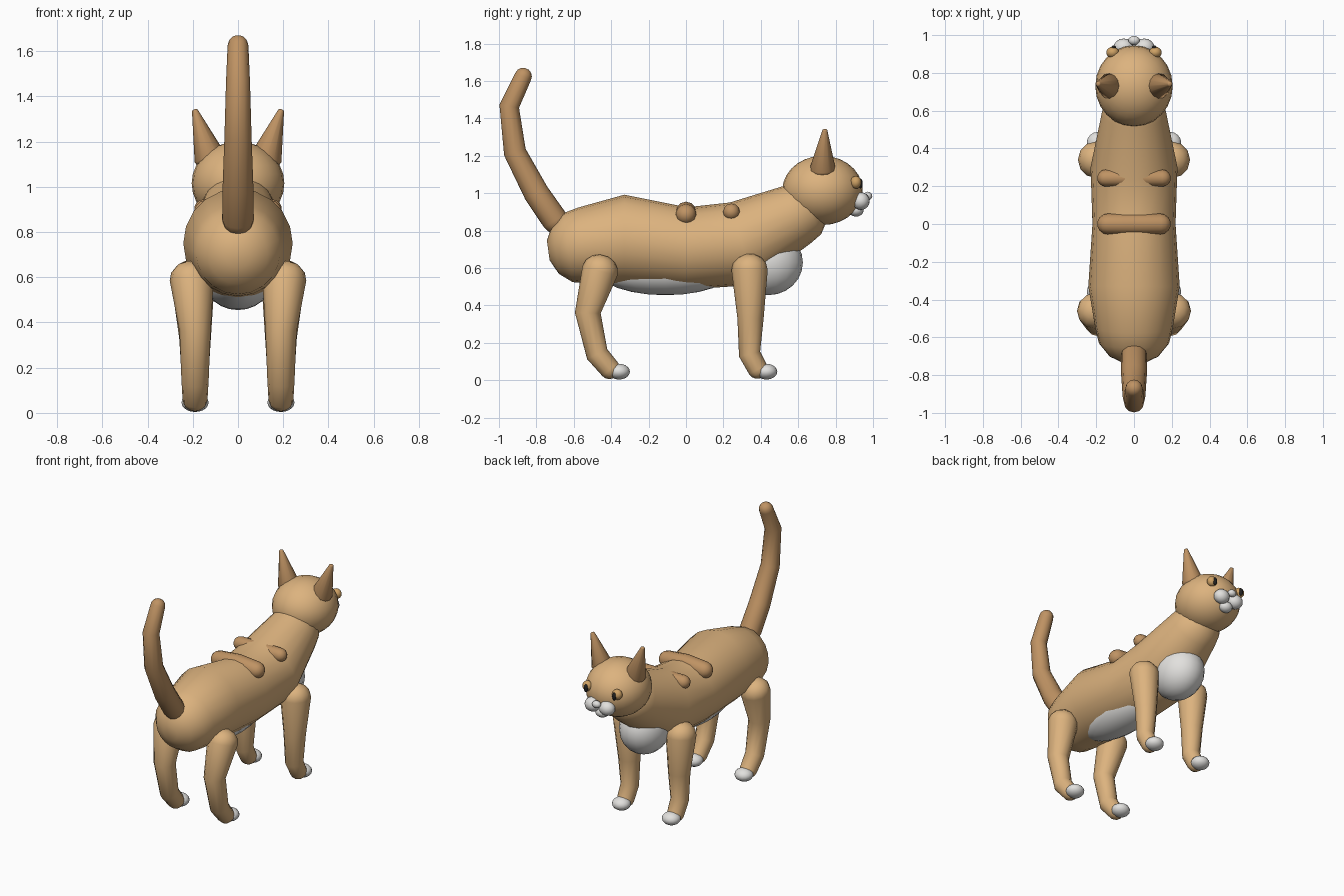
import bpy, bmesh
from math import sin, cos, pi, radians
from mathutils import Vector

cube = bpy.data.objects.get("Cube")
if cube:
    bpy.data.objects.remove(cube, do_unlink=True)


def material(name, rgb):
    m = bpy.data.materials.new(name)
    m.use_nodes = True
    m.diffuse_color = (*rgb, 1)
    m.node_tree.nodes["Principled BSDF"].inputs["Base Color"].default_value = (*rgb, 1)
    return m


TAN = material("tan fur", (0.72, 0.45, 0.21))
BROWN = material("brown fur", (0.52, 0.29, 0.125))
WHITE = material("white fur", (0.76, 0.75, 0.73))
AMBER = material("amber eye", (0.62, 0.36, 0.13))
BLACK = material("black pupil", (0.015, 0.015, 0.015))


def finish(name, bm, mat):
    bmesh.ops.recalc_face_normals(bm, faces=bm.faces)
    mesh = bpy.data.meshes.new(name)
    bm.to_mesh(mesh)
    bm.free()
    mesh.materials.append(mat)
    ob = bpy.data.objects.new(name, mesh)
    bpy.context.collection.objects.link(ob)
    bpy.ops.object.select_all(action="DESELECT")
    ob.select_set(True)
    bpy.context.view_layer.objects.active = ob
    bpy.ops.object.shade_smooth_by_angle(angle=radians(60))
    return ob


def ball(name, centre, size, mat, segments=16, rings=10):
    bm = bmesh.new()
    bmesh.ops.create_uvsphere(bm, u_segments=segments, v_segments=rings, radius=1)
    for v in bm.verts:
        v.co = Vector(centre) + v.co * Vector(size)
    return finish(name, bm, mat)


def tube(name, path, mat, side=(1, 0, 0), n=16, cap=1.0):
    """Tapered limb with rounded ends; path holds (x, y, z, radius)."""
    side = Vector(side)
    pts = [Vector(p[:3]) for p in path]
    dirs = [(b - a).normalized() for a, b in zip(pts, pts[1:])]
    tans = [dirs[0]] + [(a + b).normalized() for a, b in zip(dirs, dirs[1:])] + [dirs[-1]]
    rings = [(p, t, q[3]) for p, t, q in zip(pts, tans, path)]
    angles = [radians(a) for a in (25, 50, 75)]
    p, t, r = rings[0]
    start = [(p - t * r * cap * sin(a), t, r * cos(a)) for a in reversed(angles)]
    p, t, r = rings[-1]
    end = [(p + t * r * cap * sin(a), t, r * cos(a)) for a in angles]
    bm = bmesh.new()
    loops = []
    for p, t, r in start + rings + end:
        up = t.cross(side).normalized()
        loops.append([bm.verts.new(p + r * (side * cos(2 * pi * i / n) + up * sin(2 * pi * i / n)))
                      for i in range(n)])
    for a, b in zip(loops, loops[1:]):
        for i in range(n):
            j = (i + 1) % n
            bm.faces.new((a[i], a[j], b[j], b[i]))
    bm.faces.new(loops[0])
    bm.faces.new(loops[-1])
    return finish(name, bm, mat)


# Torso and neck
tube("body", [(0, -0.55, 0.72, 0.205), (0, -0.33, 0.75, 0.242), (0, 0, 0.705, 0.22),
              (0, 0.3, 0.73, 0.23), (0, 0.59, 0.885, 0.17)], TAN, n=20, cap=0.95)
ball("belly_patch", (0, -0.11, 0.585), (0.15, 0.36, 0.13), WHITE, 20, 12)
ball("chest_patch", (0, 0.44, 0.63), (0.155, 0.185, 0.175), WHITE, 20, 12)

# Back stripes
tube("wide_stripe", [(-0.14, 0, 0.887, 0.055), (0, 0, 0.898, 0.057),
                     (0.14, 0, 0.887, 0.055)], BROWN, (0, 1, 0), 12)
tube("shoulder_stripe", [(-0.15, 0.243, 0.9, 0.045), (0.15, 0.243, 0.9, 0.045)],
     BROWN, (0, 1, 0), 12)

# Tail
tube("tail", [(0, -0.70, 0.855, 0.07), (0, -0.80, 1.0, 0.068), (0, -0.915, 1.22, 0.06),
              (0, -0.945, 1.465, 0.053), (0, -0.87, 1.625, 0.046)], BROWN, n=12)

# Head and muzzle
ball("head", (0, 0.73, 1.015), (0.205, 0.215, 0.185), TAN, 24, 14)
ball("chin", (0, 0.91, 0.91), (0.045, 0.04, 0.035), WHITE)
ball("nose", (0, 0.972, 0.985), (0.03, 0.024, 0.023), WHITE)

for label, s in (("left", 1), ("right", -1)):
    # Face details
    ball(label + "_muzzle_pad", (s * 0.055, 0.935, 0.958), (0.053, 0.047, 0.047), WHITE)
    ball(label + "_eye", (s * 0.113, 0.908, 1.058), (0.034, 0.03, 0.034), AMBER)
    ball(label + "_pupil", (s * 0.108, 0.933, 1.052), (0.014, 0.012, 0.027), BLACK, 12, 8)
    tube(label + "_ear", [(s * 0.125, 0.73, 1.13, 0.07), (s * 0.19, 0.742, 1.335, 0.014)],
         BROWN, (0, 1, 0), 12, 0.6)

    # Legs and paws
    tube(label + "_front_leg", [(s * 0.2, 0.34, 0.59, 0.097), (s * 0.19, 0.345, 0.33, 0.07),
                                (s * 0.19, 0.34, 0.14, 0.058), (s * 0.19, 0.385, 0.058, 0.054)],
         TAN, n=12, cap=0.9)
    ball(label + "_front_paw", (s * 0.19, 0.43, 0.046), (0.06, 0.058, 0.042), WHITE)
    tube(label + "_hind_leg", [(s * 0.205, -0.46, 0.585, 0.097), (s * 0.19, -0.525, 0.36, 0.069),
                               (s * 0.19, -0.475, 0.14, 0.06), (s * 0.19, -0.405, 0.058, 0.055)],
         TAN, n=12, cap=0.9)
    ball(label + "_hind_paw", (s * 0.19, -0.358, 0.046), (0.06, 0.058, 0.042), WHITE)
